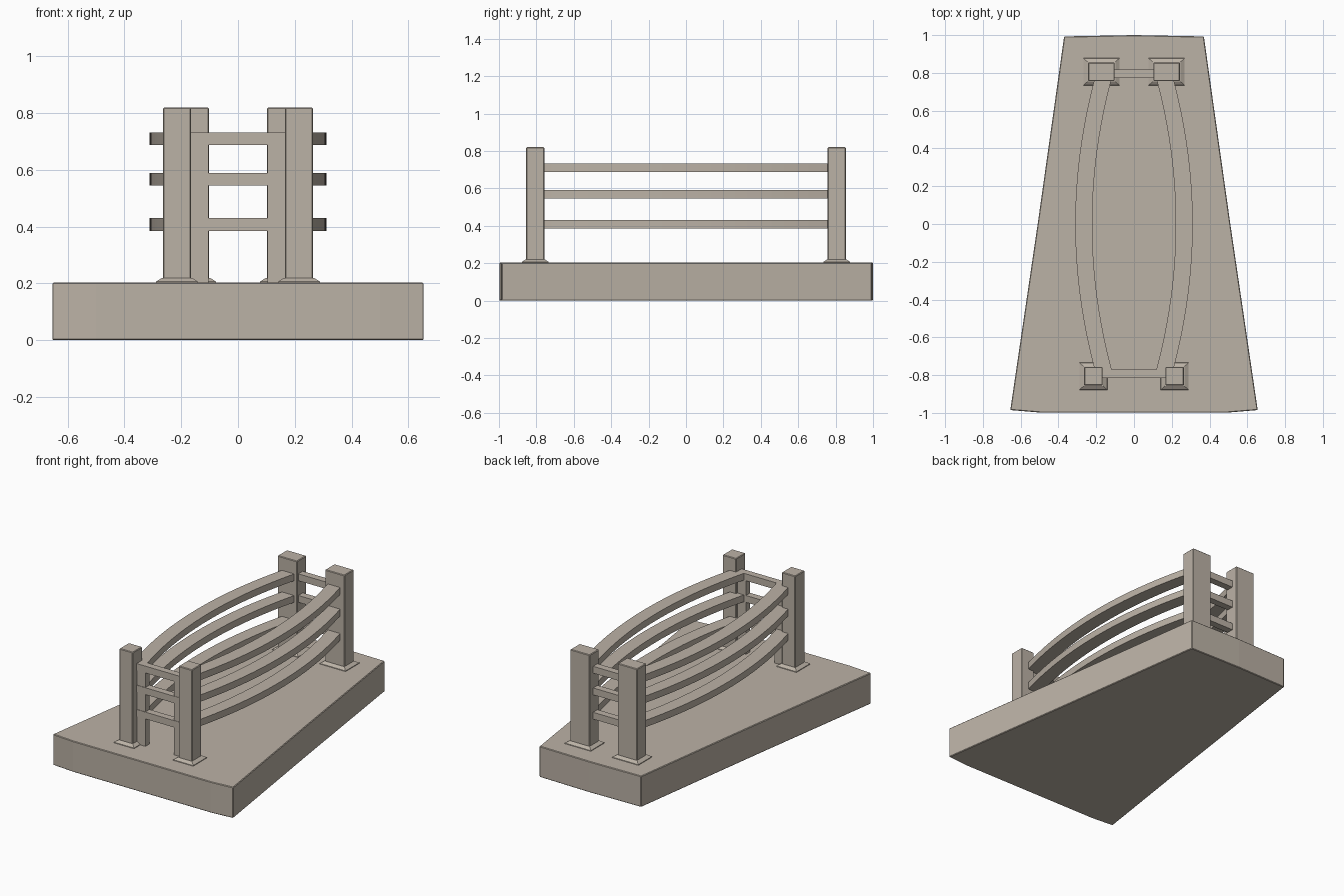
import bpy, bmesh

if "Cube" in bpy.data.objects:
    bpy.data.objects.remove(bpy.data.objects["Cube"])

stone = bpy.data.materials.new("warm_grey_stone")
stone.diffuse_color = (0.50, 0.445, 0.38, 1)
stone.use_nodes = True
stone.node_tree.nodes["Principled BSDF"].inputs["Base Color"].default_value = stone.diffuse_color


def finish(name, bm, bevel=0.0):
    bmesh.ops.recalc_face_normals(bm, faces=bm.faces)
    me = bpy.data.meshes.new(name)
    bm.to_mesh(me)
    bm.free()
    me.materials.append(stone)
    ob = bpy.data.objects.new(name, me)
    bpy.context.collection.objects.link(ob)
    if bevel:
        m = ob.modifiers.new("worn_edges", 'BEVEL')
        m.width = bevel
        m.segments = 1
    return ob


def loft(name, rings, bevel=0.0):
    """Join a list of equal-length rings into a closed solid."""
    bm = bmesh.new()
    vs = [[bm.verts.new(p) for p in r] for r in rings]
    n = len(vs[0])
    for a, b in zip(vs, vs[1:]):
        for i in range(n):
            j = (i + 1) % n
            bm.faces.new((a[i], a[j], b[j], b[i]))
    bm.faces.new(vs[0])
    bm.faces.new(vs[-1])
    return finish(name, bm, bevel)


def rect(x0, x1, y0, y1, z):
    return [(x0, y0, z), (x1, y0, z), (x1, y1, z), (x0, y1, z)]


def box(name, x0, x1, y0, y1, z0, z1, bevel=0.0):
    return loft(name, [rect(x0, x1, y0, y1, z0), rect(x0, x1, y0, y1, z1)], bevel)


# Tapered base slab with slightly bowed ends
outline = [(-0.655, -0.985), (-0.5, -0.998), (0.5, -0.998), (0.655, -0.985),
           (0.51, 0.0), (0.37, 0.993), (0.0, 1.0), (-0.37, 0.993), (-0.51, 0.0)]
loft("base_slab", [[(x, y, z) for x, y in outline] for z in (0.0, 0.203)], 0.004)

rails = ((0.385, 0.43), (0.545, 0.59), (0.687, 0.732))

for s, side in ((-1, "left"), (1, "right")):
    # Corner posts with low flared footings
    for end, xa, xb, ya, yb in (("front", 0.166, 0.264, -0.855, -0.757),
                                ("back", 0.102, 0.243, 0.757, 0.855)):
        x0, x1 = sorted((s * xa, s * xb))
        box(f"{end}_{side}_post", x0, x1, ya, yb, 0.19, 0.82, 0.004)
        loft(f"{end}_{side}_footing", [
            rect(x0 - 0.026, x1 + 0.026, ya - 0.024, yb + 0.024, 0.195),
            rect(x0 - 0.024, x1 + 0.024, ya - 0.022, yb + 0.022, 0.207),
            rect(x0 - 0.003, x1 + 0.003, ya - 0.003, yb + 0.003, 0.220)])

    # Slim inner post beside each front post
    x0, x1 = sorted((s * 0.104, s * 0.17))
    box(f"front_{side}_inner_post", x0, x1, -0.812, -0.77, 0.19, 0.70)

    # Bowed side rails
    for k, (z0, z1) in enumerate(rails):
        rings = []
        for i in range(25):
            y = -0.785 + 1.57 * i / 24
            x = 0.266 - 0.1 * (y / 0.76) ** 2
            rings.append([(s * (x - 0.045), y, z0), (s * (x + 0.045), y, z0),
                          (s * (x + 0.045), y, z1), (s * (x - 0.045), y, z1)])
        loft(f"{side}_rail_{k + 1}", rings)

# Straight end rails
for k, (z0, z1) in enumerate(rails):
    box(f"front_rail_{k + 1}", -0.18, 0.18, -0.815, -0.77, z0, z1)
    box(f"back_rail_{k + 1}", -0.12, 0.12, 0.772, 0.818, z0, z1)
